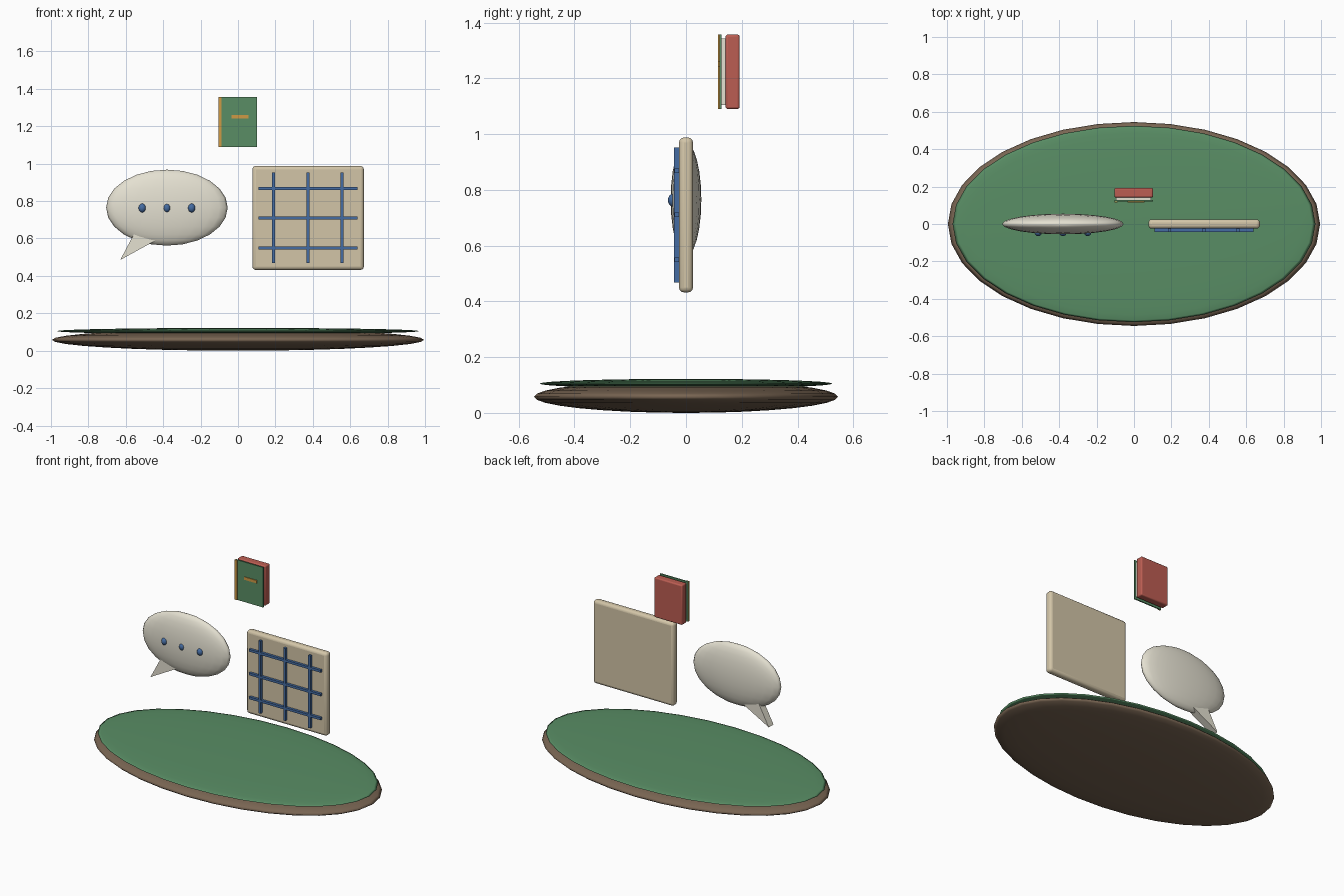
import bpy
import bmesh

if "Cube" in bpy.data.objects:
    bpy.data.objects.remove(bpy.data.objects["Cube"])


def material(name, rgb):
    m = bpy.data.materials.new(name)
    m.diffuse_color = (*rgb, 1)
    m.use_nodes = True
    m.node_tree.nodes["Principled BSDF"].inputs["Base Color"].default_value = m.diffuse_color
    return m


GREEN = material("green", (0.10, 0.27, 0.13))
WOOD = material("wood", (0.19, 0.13, 0.085))
CREAM = material("cream", (0.65, 0.56, 0.39))
PALE = material("pale", (0.78, 0.75, 0.64))
BLUE = material("blue", (0.06, 0.15, 0.36))
RED = material("red", (0.50, 0.11, 0.085))
GOLD = material("gold", (0.62, 0.32, 0.06))


def ellipsoid(name, centre, radii, mat, segments=32, rings=16):
    bpy.ops.mesh.primitive_uv_sphere_add(segments=segments, ring_count=rings, radius=1, location=centre)
    ob = bpy.context.object
    ob.name = name
    ob.scale = radii
    bpy.ops.object.transform_apply(location=False, rotation=False, scale=True)
    bpy.ops.object.shade_smooth()
    ob.data.materials.append(mat)
    return ob


def box(name, x, y, z, mat, bevel=0):
    """Box from (low, high) ranges on each axis."""
    ranges = (x, y, z)
    bpy.ops.mesh.primitive_cube_add(size=1, location=[(a + b) / 2 for a, b in ranges])
    ob = bpy.context.object
    ob.name = name
    ob.scale = [b - a for a, b in ranges]
    bpy.ops.object.transform_apply(location=False, rotation=False, scale=True)
    ob.data.materials.append(mat)
    if bevel:
        mod = ob.modifiers.new("rounded_edges", 'BEVEL')
        mod.width = bevel
        mod.segments = 3
        bpy.ops.object.shade_smooth_by_angle()
    return ob


# Oval base with a felt top
ellipsoid("base", (0, 0, 0.058), (0.995, 0.545, 0.058), WOOD)
ellipsoid("base_top", (0, 0, 0.105), (0.97, 0.525, 0.017), GREEN)

# Speech bubble with three dots
ellipsoid("speech_bubble", (-0.38, 0, 0.765), (0.325, 0.055, 0.203), PALE, 24, 12)
for i in range(3):
    ellipsoid(f"bubble_dot_{i + 1}", (-0.512 + 0.132 * i, -0.045, 0.763),
              (0.02, 0.02, 0.024), BLUE, 16, 8)

# Bubble tail: extruded triangle
bm = bmesh.new()
tri = [(-0.63, 0.485), (-0.41, 0.606), (-0.545, 0.645)]
face = bm.faces.new([bm.verts.new((x, -0.025, z)) for x, z in tri])
ext = bmesh.ops.extrude_face_region(bm, geom=[face])
for v in ext["geom"]:
    if isinstance(v, bmesh.types.BMVert):
        v.co.y = 0.025
bmesh.ops.recalc_face_normals(bm, faces=bm.faces)
mesh = bpy.data.meshes.new("bubble_tail")
bm.to_mesh(mesh)
bm.free()
mesh.materials.append(PALE)
bpy.context.collection.objects.link(bpy.data.objects.new("bubble_tail", mesh))

# Grid board
box("board", (0.077, 0.673), (-0.025, 0.025), (0.432, 0.988), CREAM, 0.018)
for i, x in enumerate((0.189, 0.373, 0.557)):
    box(f"grid_upright_{i + 1}", (x - 0.008, x + 0.008), (-0.043, -0.024), (0.468, 0.952), BLUE)
for i, z in enumerate((0.55, 0.71, 0.868)):
    box(f"grid_crossbar_{i + 1}", (0.11, 0.64), (-0.042, -0.024), (z - 0.008, z + 0.008), BLUE)

# Book: back block, pages, front cover and trim
box("book_back", (-0.105, 0.102), (0.142, 0.192), (1.09, 1.357), RED, 0.008)
box("book_pages", (-0.095, 0.092), (0.127, 0.145), (1.105, 1.342), PALE)
box("book_cover", (-0.105, 0.102), (0.120, 0.128), (1.09, 1.357), GREEN)
box("book_spine_strip", (-0.105, -0.088), (0.115, 0.121), (1.09, 1.357), GOLD)
box("book_label", (-0.035, 0.057), (0.115, 0.121), (1.241, 1.26), GOLD)
